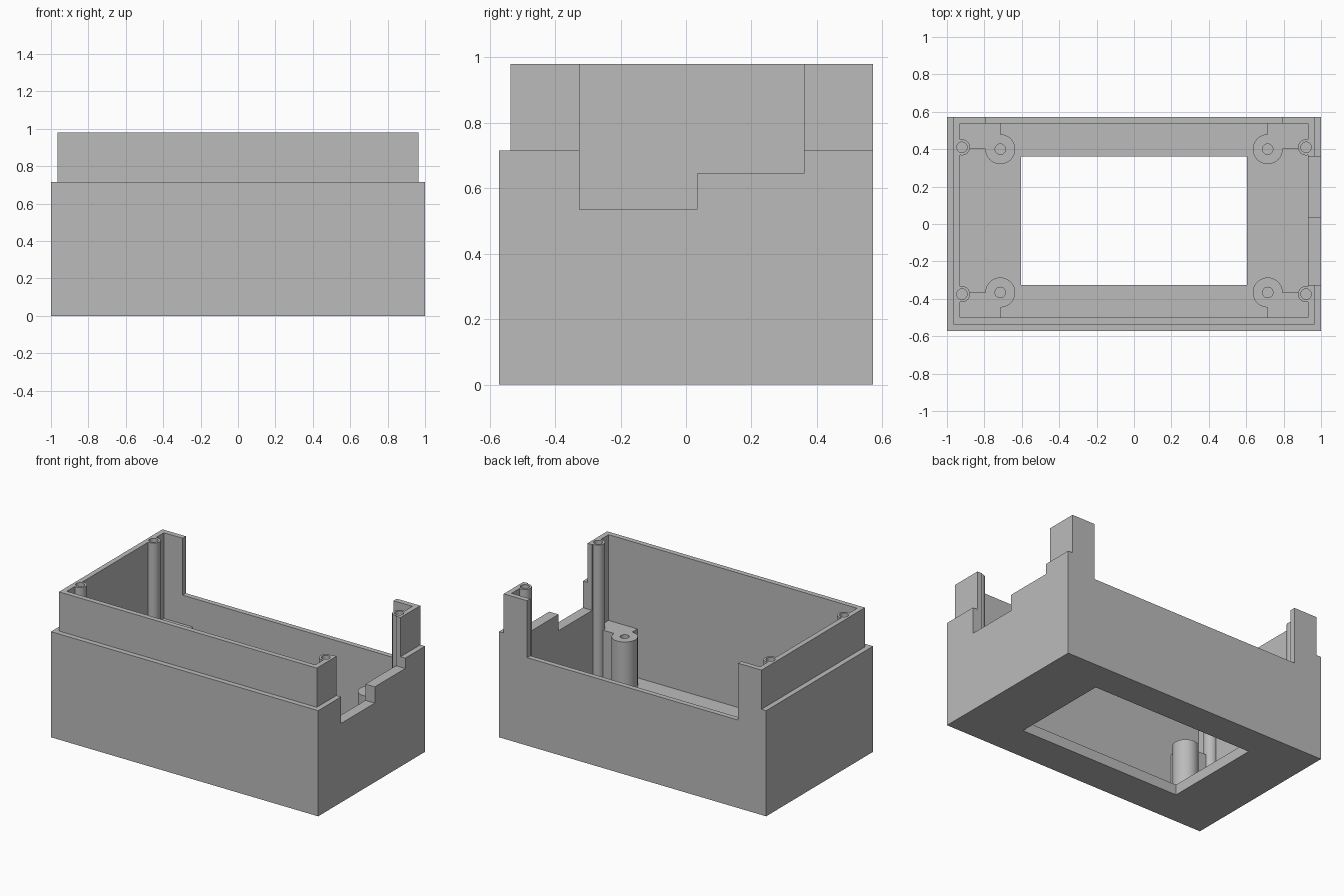
import bpy
import bmesh
from math import radians
from mathutils import Matrix, Vector

cube = bpy.data.objects.get("Cube")
if cube:
    bpy.data.objects.remove(cube, do_unlink=True)

# Main dimensions
HALF_X, HALF_Y = 1.0, 0.571
WALL = 0.07            # full wall and floor thickness
LIP = 0.035            # thickness of the raised lip
STEP_Z, TOP_Z = 0.715, 0.98
IN_X, IN_FRONT, IN_BACK = HALF_X - WALL, -HALF_Y + WALL, HALF_Y - LIP
BOSS_Z = 0.40
FAR = 1.5              # overshoot for cutters

grey = bpy.data.materials.new("plain grey")
grey.use_nodes = True
grey.diffuse_color = (0.5, 0.5, 0.5, 1)
grey.node_tree.nodes["Principled BSDF"].inputs["Base Color"].default_value = (0.5, 0.5, 0.5, 1)


def make(name, bm):
    mesh = bpy.data.meshes.new(name)
    bm.to_mesh(mesh)
    bm.free()
    obj = bpy.data.objects.new(name, mesh)
    bpy.context.collection.objects.link(obj)
    return obj


def box(name, x0, x1, y0, y1, z0, z1):
    bm = bmesh.new()
    size = Matrix.Diagonal((x1 - x0, y1 - y0, z1 - z0, 1))
    mid = Vector((x0 + x1, y0 + y1, z0 + z1)) / 2
    bmesh.ops.create_cube(bm, size=1, matrix=Matrix.Translation(mid) @ size)
    return make(name, bm)


def cylinder(name, x, y, radius, z0, z1):
    bm = bmesh.new()
    bmesh.ops.create_cone(bm, cap_ends=True, segments=32, radius1=radius, radius2=radius,
                          depth=z1 - z0, matrix=Matrix.Translation((x, y, (z0 + z1) / 2)))
    return make(name, bm)


def combine(body, other, operation):
    """Boolean the other object into the body and discard it."""
    mod = body.modifiers.new("combine", "BOOLEAN")
    mod.solver = "EXACT"
    mod.operation = operation
    mod.object = other
    graph = bpy.context.evaluated_depsgraph_get()
    mesh = bpy.data.meshes.new_from_object(body.evaluated_get(graph))
    body.modifiers.clear()
    body.data = mesh
    bpy.data.objects.remove(other, do_unlink=True)


def cut(*bounds):
    combine(case, box("cutter", *bounds), "DIFFERENCE")


case = box("enclosure_case", -HALF_X, HALF_X, -HALF_Y, HALF_Y, 0, 1.0)

# Hollow interior and floor window
cut(-IN_X, IN_X, IN_FRONT, IN_BACK, WALL, FAR)
cut(-0.605, 0.605, -0.325, 0.36, -0.5, 0.3)

# Step leaving the raised lip on the front and both sides
cut(-FAR, FAR, -FAR, -HALF_Y + LIP, STEP_Z, FAR)
cut(HALF_X - LIP, FAR, -FAR, FAR, STEP_Z, FAR)
cut(-FAR, -HALF_X + LIP, -FAR, FAR, STEP_Z, FAR)

# Wide opening in the back wall
cut(-0.79, 0.79, IN_BACK - 0.02, FAR, 0.595, FAR)

# Two-level notch in the left wall
cut(IN_X - 0.02, FAR, -0.325, 0.034, 0.535, FAR)
cut(IN_X - 0.02, FAR, 0.0, 0.36, 0.645, FAR)

# Corner blocks, mounting bosses and tall lid posts
for side in (-1, 1):
    for boss_y, post_y, wall_y in ((-0.366, -0.375, IN_FRONT - 0.015), (0.40, 0.41, IN_BACK + 0.015)):
        xs = sorted((side * 0.715, side * (IN_X + 0.02)))
        ys = sorted((boss_y, wall_y))
        base = WALL - 0.02
        combine(case, box("corner_block", *xs, *ys, base, BOSS_Z), "UNION")
        combine(case, cylinder("boss", side * 0.715, boss_y, 0.08, base, BOSS_Z), "UNION")
        combine(case, cylinder("post", side * 0.92, post_y, 0.043, base, 1.1), "UNION")

# Trim lip and posts level, then drill the screw holes
cut(-FAR, FAR, -FAR, FAR, TOP_Z, 2)
for side in (-1, 1):
    for boss_y, post_y in ((-0.366, -0.375), (0.40, 0.41)):
        combine(case, cylinder("drill", side * 0.715, boss_y, 0.028, 0.1, 0.6), "DIFFERENCE")
        combine(case, cylinder("drill", side * 0.92, post_y, 0.028, 0.6, 1.2), "DIFFERENCE")

# Single material, round parts smooth and corners sharp
case.data.materials.clear()
case.data.materials.append(grey)
for face in case.data.polygons:
    face.material_index = 0
bpy.ops.object.select_all(action="DESELECT")
case.select_set(True)
bpy.context.view_layer.objects.active = case
bpy.ops.object.shade_smooth_by_angle(angle=radians(30))
